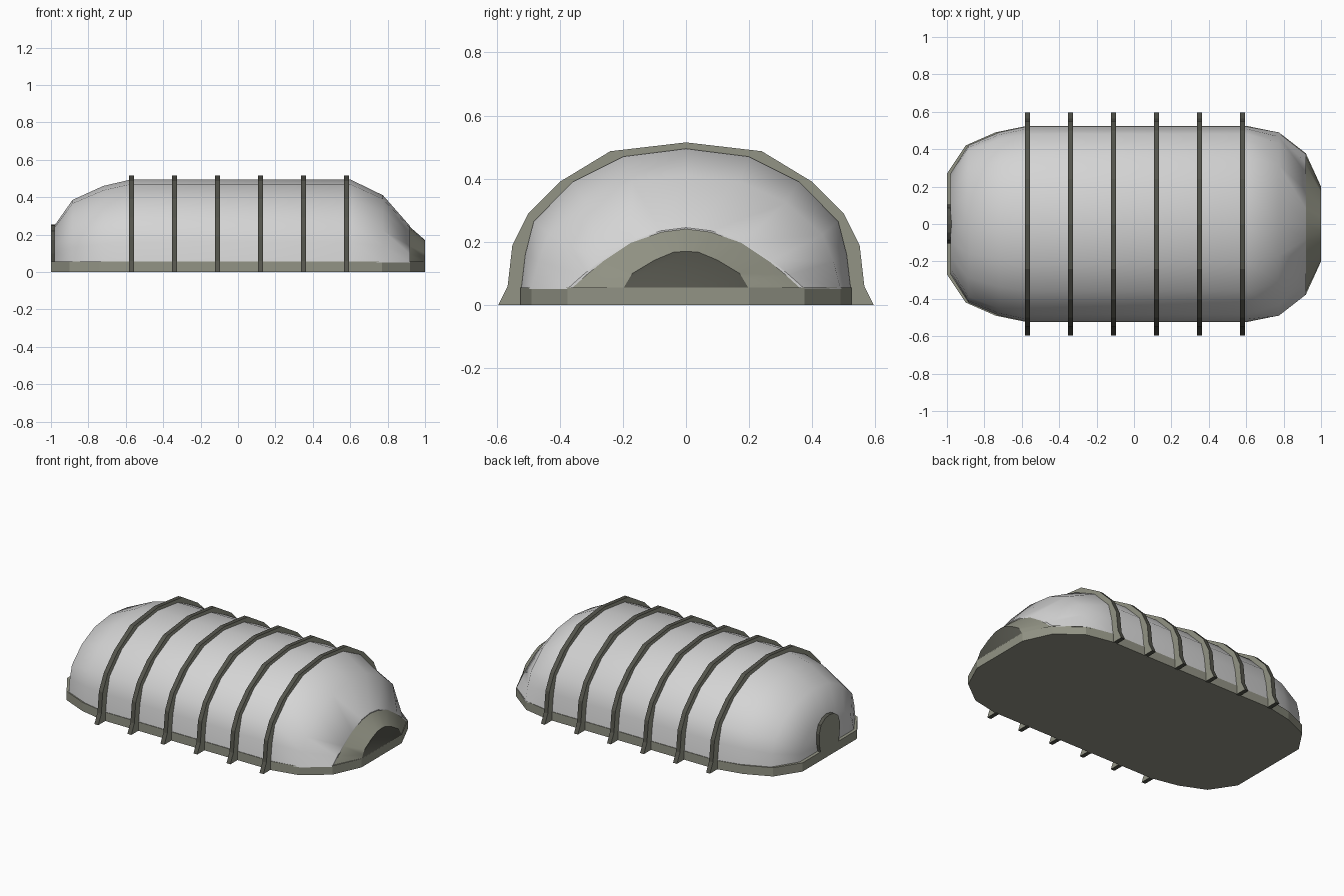
import bpy, bmesh, math

if "Cube" in bpy.data.objects:
    bpy.data.objects.remove(bpy.data.objects["Cube"])


def material(name, rgb):
    m = bpy.data.materials.new(name)
    m.diffuse_color = (*rgb, 1)
    m.use_nodes = True
    m.node_tree.nodes["Principled BSDF"].inputs["Base Color"].default_value = m.diffuse_color
    return m


SHELL = material("pale grey", (0.66, 0.66, 0.66))
OLIVE = material("olive grey", (0.29, 0.295, 0.235))
DARK = material("dark olive", (0.088, 0.089, 0.072))


def loft(name, rings, mats, rule=None, smooth=None):
    """Skin closed rings of equal length and cap both ends."""
    bm = bmesh.new()
    vs = [[bm.verts.new(p) for p in r] for r in rings]
    n = len(vs[0])
    for a, b in zip(vs, vs[1:]):
        for i in range(n):
            j = (i + 1) % n
            bm.faces.new((a[i], a[j], b[j], b[i]))
    bm.faces.new(vs[0])
    bm.faces.new(vs[-1])
    bmesh.ops.recalc_face_normals(bm, faces=bm.faces)
    bm.normal_update()
    if rule:
        for f in bm.faces:
            f.material_index = rule(f)
    me = bpy.data.meshes.new(name)
    bm.to_mesh(me)
    bm.free()
    for m in mats:
        me.materials.append(m)
    ob = bpy.data.objects.new(name, me)
    bpy.context.collection.objects.link(ob)
    if smooth:
        bpy.ops.object.select_all(action='DESELECT')
        ob.select_set(True)
        bpy.context.view_layer.objects.active = ob
        bpy.ops.object.shade_smooth_by_angle(angle=math.radians(smooth))
    return ob


def mirrored(half):
    """Half profile ending on the centre line -> whole arch."""
    return half + [(-y, z) for y, z in reversed(half[:-1])]


FLOOR = 0.055

# base slab: rounded outline seen from the top
half = [(-1, 0.27), (-0.9, 0.42), (-0.74, 0.49), (-0.57, 0.525), (0.6, 0.525),
        (0.77, 0.49), (0.92, 0.375), (1, 0.2)]
outline = half + [(x, -y) for x, y in reversed(half)]
loft("base_slab", [[(x, y, z) for x, y in outline] for z in (0, FLOOR)], [OLIVE])

# shell: arch section, blending to a more pointed arch at the entrance
FULL = [(0.525, 0.05), (0.512, 0.16), (0.485, 0.265), (0.36, 0.39), (0.2, 0.47), (0, 0.495)]
ARCH = [(0.375, 0.05), (0.325, 0.095), (0.27, 0.14), (0.18, 0.2), (0.08, 0.235), (0, 0.245)]


def section(x, w, h, t):
    pts = []
    for (fy, fz), (ay, az) in zip(FULL, ARCH):
        y = (1 - t) * fy / 0.525 + t * ay / 0.375
        z = (1 - t) * (fz - 0.05) / 0.445 + t * (az - 0.05) / 0.195
        pts.append((y * w, 0.05 + z * (h - 0.05)))
    return [(x, y, z) for y, z in mirrored(pts)]


stations = [(-0.98, 0.27, 0.25, 0.2), (-0.885, 0.42, 0.385, 0), (-0.72, 0.49, 0.46, 0),
            (-0.57, 0.522, 0.495, 0), (0.6, 0.522, 0.495, 0), (0.775, 0.49, 0.41, 0.2),
            (0.92, 0.377, 0.245, 1)]
loft("shell", [section(*s) for s in stations], [SHELL], smooth=40)

# entrance porch narrowing to a dark doorway
door = [(0.2, 0.05), (0.185, 0.075), (0.17, 0.1), (0.1, 0.142), (0.04, 0.167), (0, 0.17)]
loft("entrance_porch",
     [[(0.915, y, z) for y, z in mirrored(ARCH)], [(1, y, z) for y, z in mirrored(door)]],
     [OLIVE, DARK], rule=lambda f: int(f.normal.x > 0.99 and f.calc_center_median().x > 0.99),
     smooth=35)

# ribs: dark outer band, olive sides
outer = mirrored([(0.595, 0), (0.565, 0.06), (0.55, 0.19), (0.5, 0.29),
                  (0.4, 0.39), (0.24, 0.487), (0, 0.515)])
inner = mirrored([(0.515, 0), (0.515, 0.06), (0.495, 0.18), (0.465, 0.265),
                  (0.35, 0.38), (0.2, 0.455), (0, 0.48)])
prof = outer + inner[::-1]
for k in range(6):
    c = -0.57 + 0.23 * k
    loft(f"rib_{k + 1}", [[(c + d, y, z) for y, z in prof] for d in (-0.0135, 0.0135)],
         [OLIVE, DARK], rule=lambda f: int(abs(f.normal.x) < 0.5))

# rear hatch: arched plate, olive face and dark rim
hatch = mirrored([(0.09, FLOOR), (0.1, 0.1), (0.103, 0.17), (0.085, 0.22), (0.045, 0.248), (0, 0.255)])
loft("rear_hatch", [[(x, y, z) for y, z in hatch] for x in (-1, -0.965)],
     [OLIVE, DARK], rule=lambda f: int(abs(f.normal.x) < 0.5))
